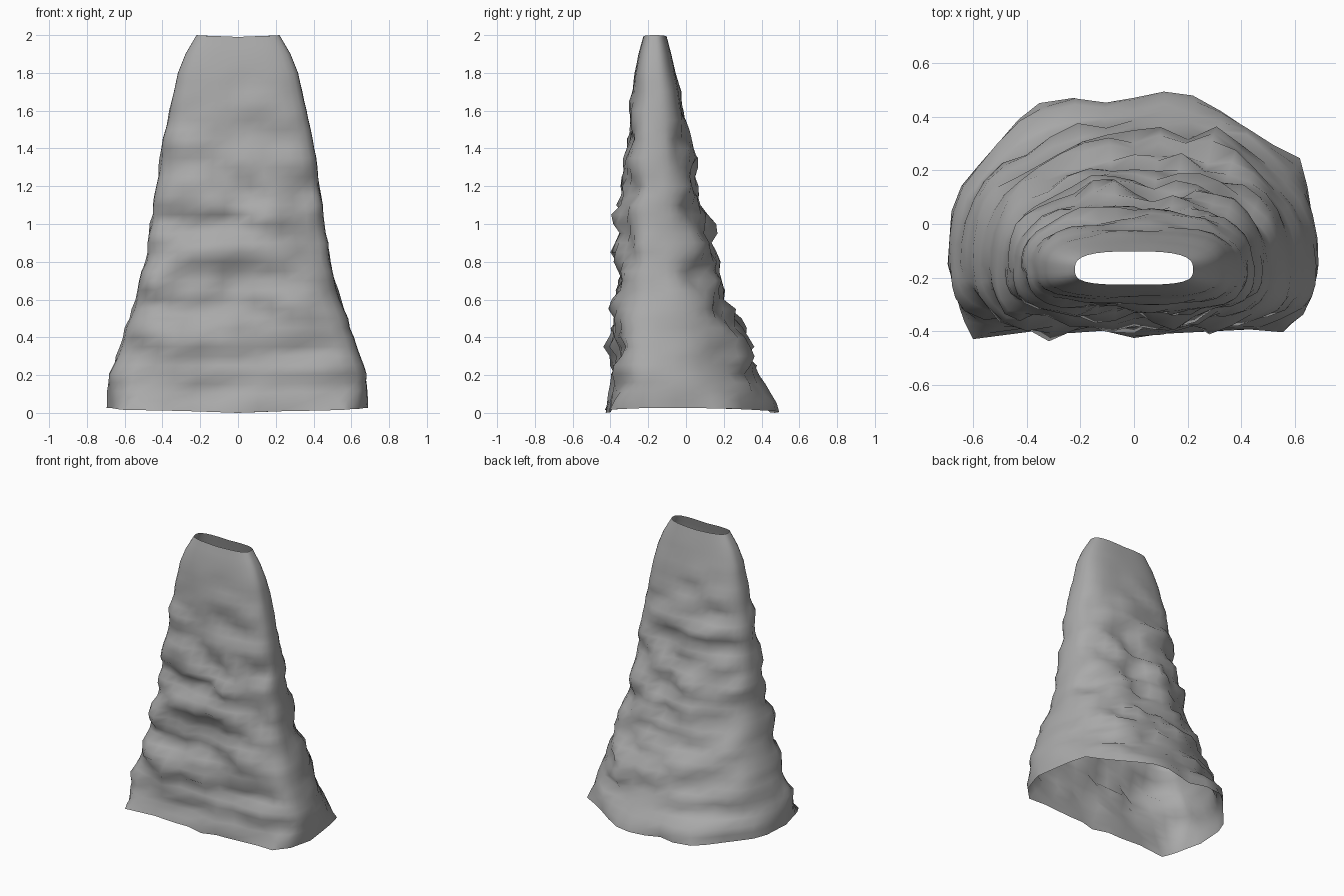
import bpy, bmesh, math
from mathutils import Vector, noise

if "Cube" in bpy.data.objects:
    bpy.data.objects.remove(bpy.data.objects["Cube"])

SEGS, ROWS = 40, 40

# Envelope: height, half width, front y, back y
PROFILE = [
    (0.00, 0.690, -0.405, 0.475), (0.10, 0.683, -0.378, 0.415),
    (0.20, 0.677, -0.370, 0.375), (0.40, 0.607, -0.367, 0.310),
    (0.60, 0.540, -0.360, 0.225), (0.80, 0.490, -0.350, 0.150),
    (1.00, 0.457, -0.340, 0.098), (1.20, 0.432, -0.322, 0.055),
    (1.40, 0.405, -0.305, 0.025), (1.60, 0.362, -0.288, -0.010),
    (1.80, 0.318, -0.270, -0.055), (1.90, 0.278, -0.252, -0.078),
    (2.00, 0.220, -0.226, -0.102),
]

# Hem outline seen from above, counter-clockwise from the right side
HEM = [
    (0.69, -0.16), (0.66, 0.06), (0.63, 0.24), (0.45, 0.33), (0.38, 0.39),
    (0.20, 0.49), (0.08, 0.495), (-0.10, 0.44), (-0.15, 0.43), (-0.22, 0.47),
    (-0.31, 0.475), (-0.40, 0.425), (-0.50, 0.31), (-0.64, 0.15),
    (-0.68, 0.06), (-0.695, -0.15), (-0.64, -0.35), (-0.57, -0.49),
    (-0.44, -0.39), (-0.30, -0.42), (-0.15, -0.39), (0, -0.425),
    (0.15, -0.39), (0.28, -0.42), (0.45, -0.39), (0.54, -0.42), (0.64, -0.32),
]


def envelope(z):
    for lo, hi in zip(PROFILE, PROFILE[1:]):
        if z <= hi[0] + 1e-6:
            t = (z - lo[0]) / (hi[0] - lo[0])
            return [a + (b - a) * t for a, b in zip(lo[1:], hi[1:])]
    return PROFILE[-1][1:]


def hem_point(x, y):
    """Where a ray from the hem centre through (x, y) meets the hem outline."""
    d = Vector((x, y + 0.15))
    for p, q in zip(HEM, HEM[1:] + HEM[:1]):
        a = Vector((p[0], p[1] + 0.15))
        b = Vector((q[0], q[1] + 0.15))
        ca, cb = a.cross(d), d.cross(b)
        if ca >= 0 and cb >= 0 and d.dot(a + b) > 0 and ca + cb > 0:
            hit = a + (b - a) * (ca / (ca + cb))
            return hit.x, hit.y - 0.15
    return x, y


def cloth_point(z, ang):
    """Rounded-box front, rounder back, with crumpled horizontal folds."""
    w, front, back = envelope(z)
    c, s = math.cos(ang), math.sin(ang)
    mid = -0.15 - 0.008 * z
    depth = (back - mid) if s > 0 else (mid - front)
    if s > 0:
        n = 2.25 + 0.6 * z / 2
    else:
        n = 3.1 + 0.5 * abs(z - 1)
    k = (abs(c) ** n + abs(s) ** n) ** (-1 / n)
    x, y = w * c * k, mid + depth * s * k

    # Folds grow towards the hem and vanish at the collar
    amp = 0.08 * max(0.0, min(1.0, (1.85 - z) / 0.85))
    side = 0.0 if s > 0 else 7.3
    f = noise.noise(Vector((x * 4.5, side, z * 8 + 1.7)))
    f += 0.6 * noise.noise(Vector((x * 8, side + 3, z * 14)))
    y += amp * f * s * k
    x += 0.2 * amp * f * c * k

    # Uneven hem
    low = max(0.0, 1 - z / 0.14)
    if low:
        hx, hy = hem_point(x, y)
        x, y = x + (hx - x) * low, y + (hy - y) * low
    z += 0.027 * abs(c) * max(0.0, 1 - z / 0.3)

    # Slight dip of the collar
    if z > 1.9:
        z -= 0.01 * (1 - abs(c)) * (z - 1.9) / 0.1
    return x, y, z


# Draped cloth tube, open at the collar and the hem
bm = bmesh.new()
rings = [[bm.verts.new(cloth_point(2.0 * r / ROWS, 2 * math.pi * i / SEGS))
          for i in range(SEGS)] for r in range(ROWS + 1)]
for a, b in zip(rings, rings[1:]):
    for i in range(SEGS):
        j = (i + 1) % SEGS
        f = bm.faces.new((a[i], a[j], b[j], b[i]))
        f.smooth = True
mesh = bpy.data.meshes.new("cloth_cape")
bm.to_mesh(mesh)
bm.free()

# Mid grey cloth
grey = bpy.data.materials.new("grey_cloth")
grey.diffuse_color = (0.4, 0.4, 0.4, 1)
grey.use_nodes = True
grey.node_tree.nodes["Principled BSDF"].inputs["Base Color"].default_value = grey.diffuse_color
mesh.materials.append(grey)

cape = bpy.data.objects.new("cloth_cape", mesh)
bpy.context.collection.objects.link(cape)
